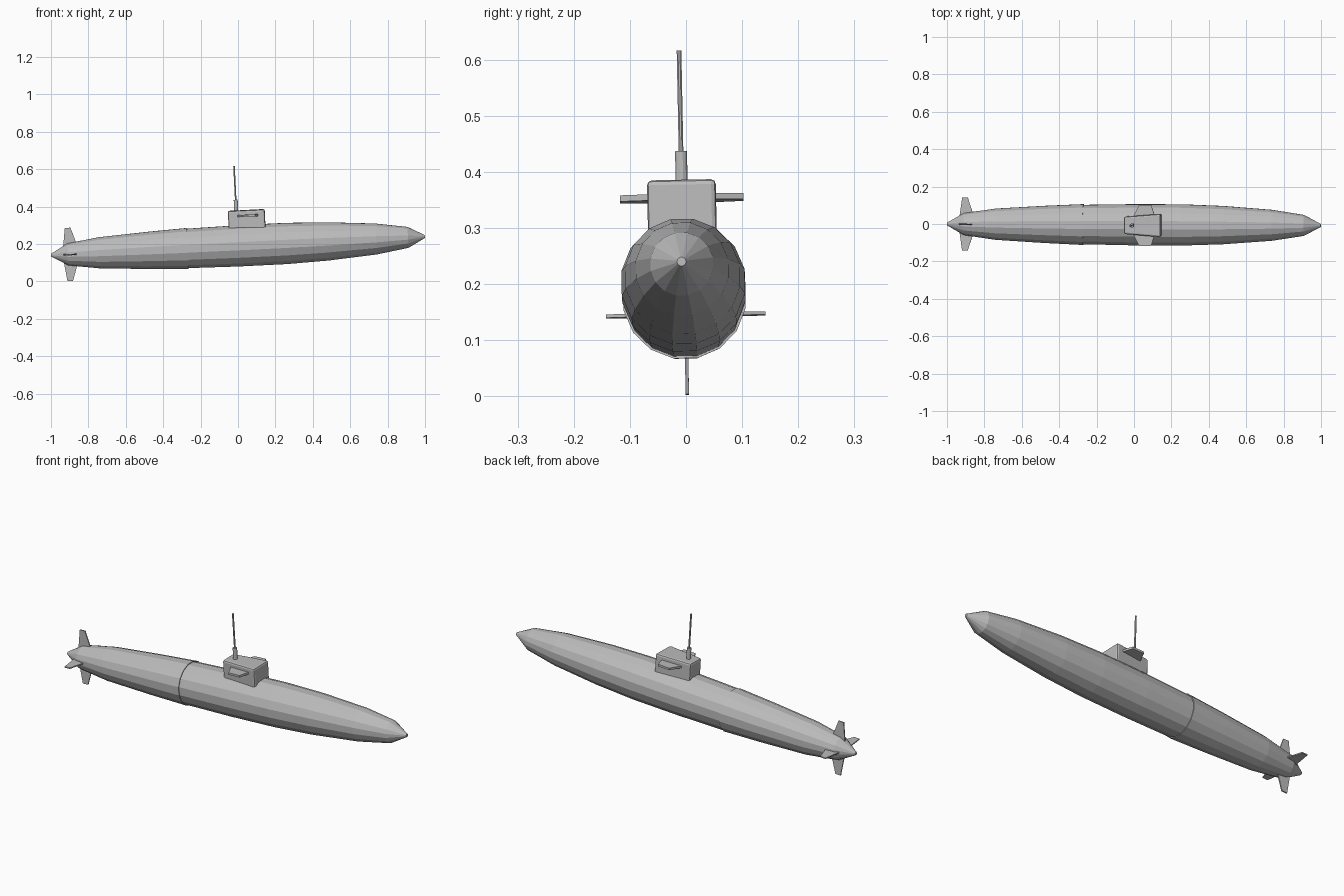
import bpy, bmesh, math
from mathutils import Matrix, Vector

if "Cube" in bpy.data.objects:
    bpy.data.objects.remove(bpy.data.objects["Cube"], do_unlink=True)

grey = bpy.data.materials.new("hull_grey")
grey.use_nodes = True
colour = (0.5, 0.5, 0.5, 1)
grey.diffuse_color = colour
grey.node_tree.nodes["Principled BSDF"].inputs["Base Color"].default_value = colour

# The whole boat is slightly pitched, rolled and yawed
POSE = (Matrix.Translation((0, -0.004, 0.19)) @ Matrix.Rotation(-0.004, 4, 'Z')
        @ Matrix.Rotation(-0.05, 4, 'Y') @ Matrix.Rotation(0.02, 4, 'X'))


def loft(name, rings):
    """Join rings of equal point count into a closed solid."""
    bm = bmesh.new()
    loops = [[bm.verts.new(p) for p in ring] for ring in rings]
    n = len(loops[0])
    for a, b in zip(loops, loops[1:]):
        for i in range(n):
            j = (i + 1) % n
            bm.faces.new((a[i], a[j], b[j], b[i]))
    bm.faces.new(loops[0][::-1])
    bm.faces.new(loops[-1])
    bmesh.ops.recalc_face_normals(bm, faces=bm.faces)
    mesh = bpy.data.meshes.new(name)
    bm.to_mesh(mesh)
    bm.free()
    mesh.materials.append(grey)
    obj = bpy.data.objects.new(name, mesh)
    bpy.context.collection.objects.link(obj)
    obj.matrix_world = POSE
    return obj


def circle(x, r, n=16):
    steps = [2 * math.pi * (i + 0.5) / n for i in range(n)]
    return [(x, r * math.cos(t), r * math.sin(t)) for t in steps]


def tube(name, x, r, z0, z1, n):
    return loft(name, [[(x + p[1], p[2], z) for p in circle(0, r, n)] for z in (z0, z1)])


def fin(name, root, tip, r0, r1, thick, angle, z=0):
    """Tapered plate reaching outward from r0 to r1, turned about the long axis."""
    turn = Matrix.Translation((0, 0, z)) @ Matrix.Rotation(angle, 4, 'X')
    rings = []
    for (a, b), r in ((root, r0), (tip, r1)):
        h = thick / 2
        rings.append([turn @ Vector(p) for p in
                      ((a, r, -h), (b, r, -h), (b, r, h), (a, r, h))])
    return loft(name, rings)


# Hull: two faceted sections with a small step at the seam
fore = [(-0.275, 0.107), (0.0, 0.112), (0.26, 0.112), (0.48, 0.104),
        (0.74, 0.084), (0.91, 0.057), (1.0, 0.008)]
aft = [(-1.0, 0.008), (-0.91, 0.060), (-0.74, 0.085), (-0.48, 0.101), (-0.27, 0.111)]
loft("fore_hull", [circle(x, r) for x, r in fore])
loft("aft_hull", [circle(x, r) for x, r in aft])

# Conning tower, narrower toward the stern
plan = [(-0.045, -0.046), (0.152, -0.062), (0.152, 0.062), (-0.045, 0.046)]
tower = loft("conning_tower", [[(x, y, z) for x, y in plan] for z in (0.07, 0.189)])
bevel = tower.modifiers.new("soft_edges", 'BEVEL')
bevel.width = 0.009
bevel.segments = 2

# Mast
tube("mast_base", 0, 0.011, 0.18, 0.247, 12)
tube("mast_rod", 0, 0.0045, 0.24, 0.427, 8)

# Tower planes and tail fins
for side, angle in (("left", 0), ("right", math.pi)):
    fin(side + "_tower_plane", (0.0, 0.122), (0.035, 0.1), 0.04, 0.11, 0.011, angle, 0.16)
for k, name in enumerate(("left", "upper", "right", "lower")):
    fin(name + "_tail_fin", (-0.935, -0.855), (-0.92, -0.89), 0.035, 0.142,
        0.006, k * math.pi / 2)
